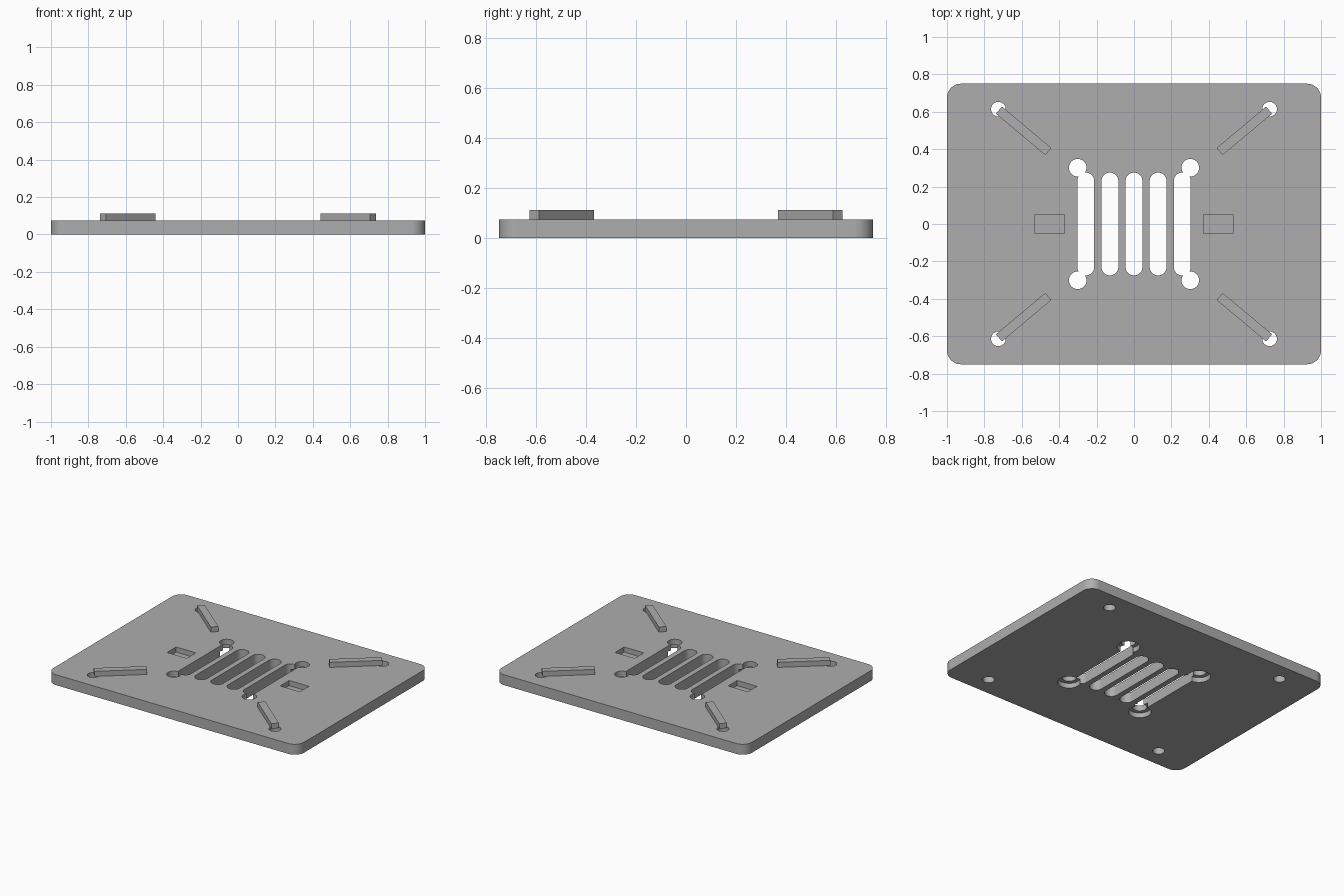
import bpy, math

cube = bpy.data.objects.get("Cube")
if cube:
    bpy.data.objects.remove(cube, do_unlink=True)

T = 0.075  # plate thickness

grey = bpy.data.materials.new("plain grey")
grey.use_nodes = True
colour = (0.42, 0.42, 0.42, 1)
grey.diffuse_color = colour
grey.node_tree.nodes["Principled BSDF"].inputs["Base Color"].default_value = colour


def rounded(cx, cy, w, h, r, steps=16):
    """Outline of a rectangle with rounded corners; r = w/2 = h/2 gives a circle."""
    pts = []
    for k, (sx, sy) in enumerate([(1, 1), (-1, 1), (-1, -1), (1, -1)]):
        for i in range(steps + 1 if r else 1):
            a = math.pi / 2 * (k + i / steps)
            p = (cx + sx * (w / 2 - r) + r * math.cos(a),
                 cy + sy * (h / 2 - r) + r * math.sin(a))
            if all(math.dist(p, q) > 1e-5 for q in pts):
                pts.append(p)
    return pts


def prism(name, pts, z0, z1):
    """Extrude an outline from z0 to z1."""
    n = len(pts)
    verts = [(x, y, z) for z in (z0, z1) for x, y in pts]
    faces = [list(range(n))[::-1], list(range(n, 2 * n))]
    faces += [(i, (i + 1) % n, n + (i + 1) % n, n + i) for i in range(n)]
    mesh = bpy.data.meshes.new(name)
    mesh.from_pydata(verts, [], faces)
    mesh.materials.append(grey)
    ob = bpy.data.objects.new(name, mesh)
    bpy.context.collection.objects.link(ob)
    return ob


def activate(ob):
    bpy.ops.object.select_all(action='DESELECT')
    ob.select_set(True)
    bpy.context.view_layer.objects.active = ob


plate = prism("base_plate", rounded(0, 0, 2, 1.5, 0.075), 0, T)


def cut(pts, z0, z1):
    cutter = prism("cutter", pts, z0, z1)
    cutter.hide_render = True
    mod = plate.modifiers.new("cut", 'BOOLEAN')
    mod.operation = 'DIFFERENCE'
    mod.solver = 'EXACT'
    mod.object = cutter
    activate(plate)
    bpy.ops.object.modifier_apply(modifier=mod.name)
    bpy.data.objects.remove(cutter, do_unlink=True)


# Ventilation slots
for i in range(-2, 3):
    cut(rounded(i * 0.129, 0, 0.09, 0.55, 0.045), -0.1, 0.2)

quadrants = [(sx, sy) for sx in (-1, 1) for sy in (-1, 1)]
for sx, sy in quadrants:
    # Mounting hole with a counterbore underneath, and an outer corner hole
    cut(rounded(sx * 0.301, sy * 0.301, 0.094, 0.094, 0.047), -0.1, 0.2)
    cut(rounded(sx * 0.301, sy * 0.301, 0.15, 0.15, 0.075), -0.1, 0.035)
    cut(rounded(sx * 0.725, sy * 0.614, 0.078, 0.078, 0.039), -0.1, 0.2)

# Shallow side pockets
for sx in (-1, 1):
    cut(rounded(sx * 0.451, 0, 0.157, 0.103, 0), 0.0375, 0.2)

activate(plate)
bpy.ops.object.shade_smooth_by_angle(angle=math.radians(30))

# Diagonal ribs pointing at the corners
for sx, sy in quadrants:
    name = ("back" if sy > 0 else "front") + ("_left" if sx > 0 else "_right") + "_rib"
    rib = prism(name, rounded(0, 0, 0.345, 0.05, 0), T, 0.112)
    rib.location = (sx * 0.59, sy * 0.498, 0)
    rib.rotation_euler.z = sx * sy * math.radians(40)
